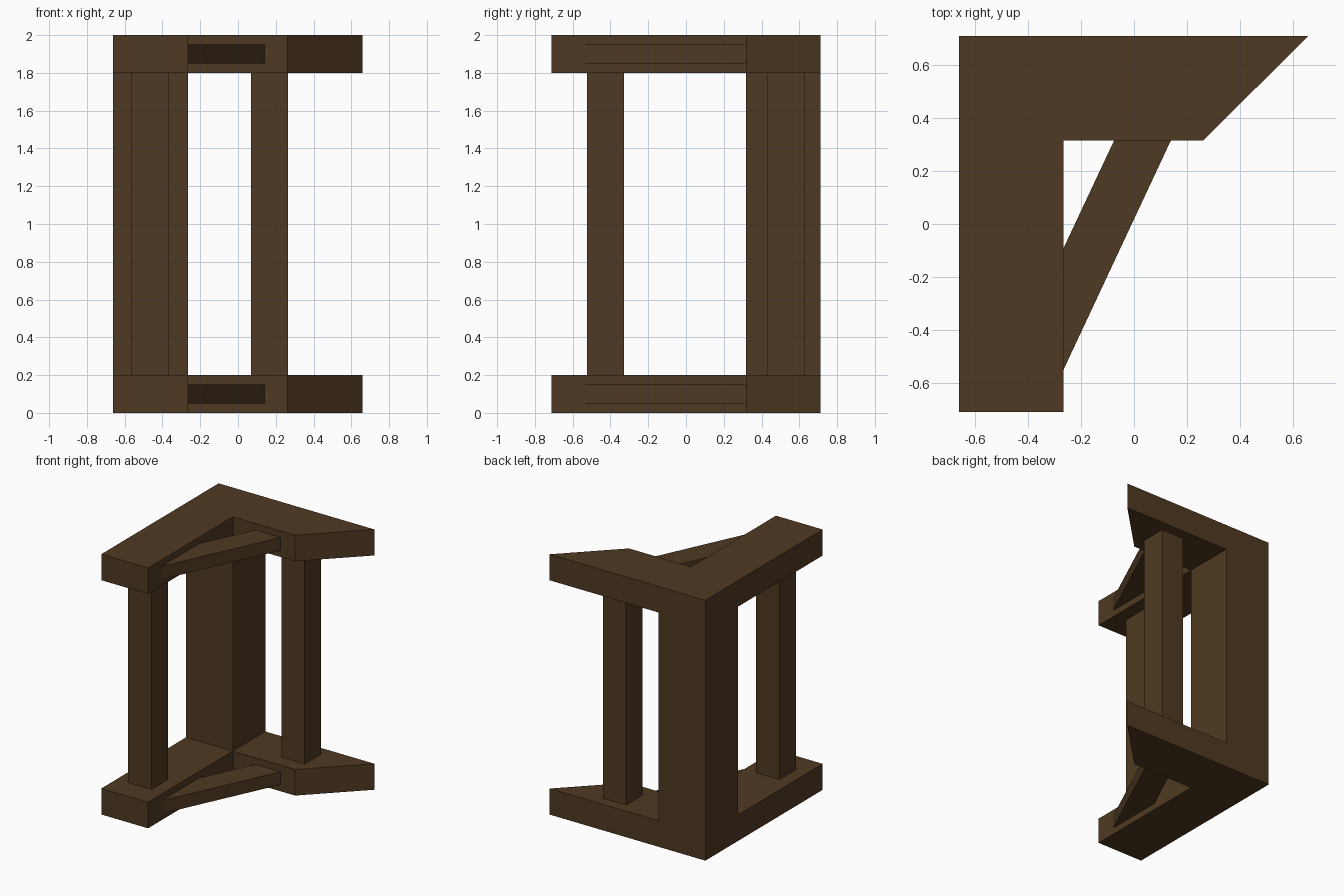
import bpy
import bmesh

cube = bpy.data.objects.get("Cube")
if cube:
    bpy.data.objects.remove(cube, do_unlink=True)

# Dark timber colour
wood = bpy.data.materials.new("dark_brown_wood")
wood.use_nodes = True
wood.diffuse_color = (0.078, 0.042, 0.016, 1)
bsdf = next(n for n in wood.node_tree.nodes if n.type == "BSDF_PRINCIPLED")
bsdf.inputs["Base Color"].default_value = wood.diffuse_color
bsdf.inputs["Roughness"].default_value = 0.9


def prism(name, outline, bottom, top):
    """Extrude a counter-clockwise plan outline between two heights."""
    bm = bmesh.new()
    face = bm.faces.new([bm.verts.new((x, y, bottom)) for x, y in outline])
    extruded = bmesh.ops.extrude_face_region(bm, geom=[face])["geom"]
    verts = [v for v in extruded if isinstance(v, bmesh.types.BMVert)]
    bmesh.ops.translate(bm, verts=verts, vec=(0, 0, top - bottom))
    bmesh.ops.recalc_face_normals(bm, faces=bm.faces)
    mesh = bpy.data.meshes.new(name)
    bm.to_mesh(mesh)
    bm.free()
    mesh.materials.append(wood)
    obj = bpy.data.objects.new(name, mesh)
    bpy.context.collection.objects.link(obj)
    return obj


def rectangle(x0, x1, y0, y1):
    return [(x0, y0), (x1, y0), (x1, y1), (x0, y1)]


HEIGHT, BEAM = 2.0, 0.2
LEFT, INNER_X = -0.663, -0.266
BACK, INNER_Y = 0.712, 0.317

# L-shaped frame plan with a mitred end, and its diagonal brace
frame = [(LEFT, -BACK), (INNER_X, -BACK), (INNER_X, INNER_Y),
         (0.263, INNER_Y), (0.66, BACK), (LEFT, BACK)]
brace = [(INNER_X, -0.55), (0.14, INNER_Y), (-0.075, INNER_Y), (INNER_X, -0.09)]

for level, base in (("lower", 0.0), ("upper", HEIGHT - BEAM)):
    prism(level + "_frame", frame, base, base + BEAM)
    prism(level + "_brace", brace, base + 0.05, base + 0.15)

# Uprights between the two frames
uprights = {
    "corner_post": rectangle(LEFT, INNER_X, INNER_Y, BACK),
    "front_post": rectangle(-0.566, -0.368, -0.525, -0.327),
    "side_post": rectangle(0.068, 0.265, 0.43, 0.63),
}
for name, outline in uprights.items():
    prism(name, outline, BEAM, HEIGHT - BEAM)
